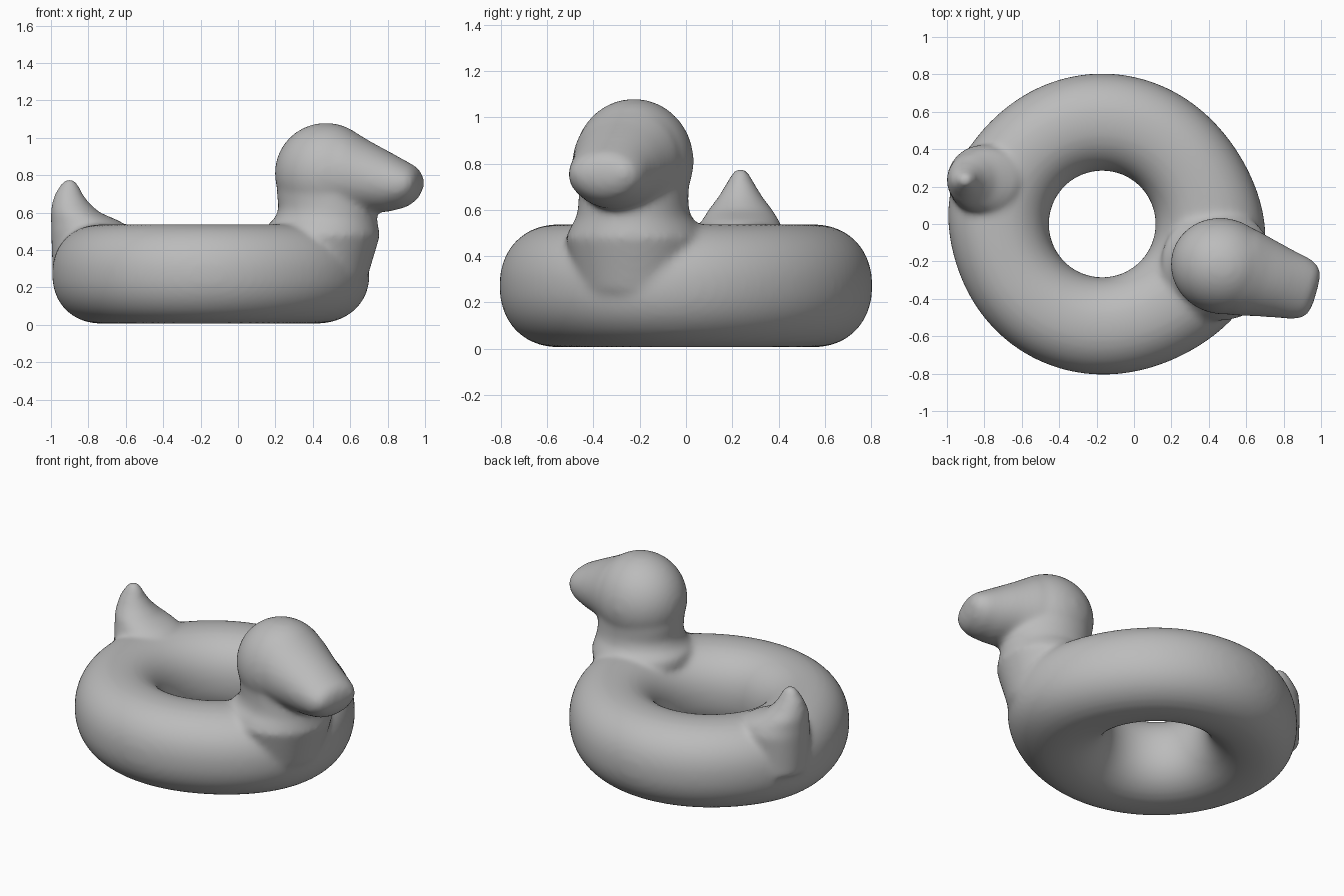
import bpy
import bmesh
import math
from mathutils import Matrix, Vector

cube = bpy.data.objects.get("Cube")
if cube:
    bpy.data.objects.remove(cube, do_unlink=True)

bm = bmesh.new()


def loft(rings, closed=False):
    """Skin a list of point rings; cap the ends unless the loft is closed."""
    loops = [[bm.verts.new(p) for p in ring] for ring in rings]
    n = len(loops[0])
    pairs = list(zip(loops, loops[1:]))
    if closed:
        pairs.append((loops[-1], loops[0]))
    else:
        bm.faces.new(loops[0][::-1])
        bm.faces.new(loops[-1])
    for a, b in pairs:
        for i in range(n):
            j = (i + 1) % n
            bm.faces.new((a[i], a[j], b[j], b[i]))


def ellipse(centre, side, up, n=48):
    """Ring of points around a centre, spanned by two half-axis vectors."""
    angles = [math.tau * i / n for i in range(n)]
    return [centre + side * math.cos(t) + up * math.sin(t) for t in angles]


def bump(angle, peak, width):
    d = (angle - peak + math.pi) % math.tau - math.pi
    return math.exp(-(d / width) ** 2)


def power(v, e):
    return math.copysign(abs(v) ** e, v)


UP = Vector((0, 0, 1))
YAW = math.radians(-16)
FWD = Vector((math.cos(YAW), math.sin(YAW), 0))
SIDE = Vector((-FWD.y, FWD.x, 0))
HEAD = Vector((0.47, -0.225, 0))

# Inflated ring, bulging under the neck and the tail
HOLE = 0.285
rings = []
for i in range(96):
    a = math.tau * i / 96
    outer = 0.805 + 0.08 * bump(a, YAW, 0.6) + 0.025 * bump(a, 2.9, 0.4)
    mid, half = (outer + HOLE) / 2, (outer - HOLE) / 2
    ring = []
    for k in range(40):
        t = math.tau * k / 40
        r = mid + half * power(math.cos(t), 0.92)
        z = 0.272 + 0.266 * power(math.sin(t), 0.92)
        ring.append(Vector((-0.17 + r * math.cos(a), r * math.sin(a), z)))
    rings.append(ring)
loft(rings, closed=True)

# Neck: height, forward offset, half length, half width
neck = [(0.25, 0.0, 0.22, 0.24), (0.48, -0.02, 0.31, 0.30),
        (0.53, -0.02, 0.30, 0.275), (0.57, 0.0, 0.275, 0.245),
        (0.62, 0.01, 0.265, 0.235), (0.7, 0.0, 0.265, 0.235),
        (0.82, 0.0, 0.25, 0.23)]
loft([ellipse(HEAD + FWD * f + UP * z, FWD * l, SIDE * w)
      for z, f, l, w in neck])

# Head
pose = Matrix.Translation(HEAD + UP * 0.81) @ Matrix.Rotation(YAW, 4, "Z")
bmesh.ops.create_uvsphere(
    bm, u_segments=48, v_segments=32, radius=1,
    matrix=pose @ Matrix.Diagonal((0.275, 0.257, 0.27, 1)))

# Beak: distance forward, height, half width, half height
beak = [(0.0, 0.81, 0.25, 0.265), (0.14, 0.81, 0.235, 0.23),
        (0.24, 0.79, 0.21, 0.192), (0.35, 0.765, 0.186, 0.16),
        (0.44, 0.752, 0.17, 0.125), (0.49, 0.755, 0.148, 0.095),
        (0.515, 0.76, 0.115, 0.06), (0.525, 0.76, 0.06, 0.02)]
loft([ellipse(HEAD + FWD * f + UP * z, SIDE * w, UP * h)
      for f, z, w, h in beak])

# Tail: height, x centre, half length, half width
tail = [(0.25, -0.84, 0.15, 0.17), (0.5, -0.8, 0.2, 0.19),
        (0.55, -0.81, 0.19, 0.17), (0.6, -0.87, 0.132, 0.14),
        (0.65, -0.895, 0.1, 0.1), (0.7, -0.905, 0.075, 0.07),
        (0.75, -0.902, 0.048, 0.042), (0.782, -0.9, 0.022, 0.02)]
loft([ellipse(Vector((x, 0.235, z)), Vector((l, 0, 0)), Vector((0, w, 0)))
      for z, x, l, w in tail])

bmesh.ops.recalc_face_normals(bm, faces=bm.faces)
mesh = bpy.data.meshes.new("duck_pool_float")
bm.to_mesh(mesh)
bm.free()
duck = bpy.data.objects.new("duck_pool_float", mesh)
bpy.context.collection.objects.link(duck)

# Fuse the parts into one soft inflated skin
remesh = duck.modifiers.new("fuse", "REMESH")
remesh.mode = "VOXEL"
remesh.voxel_size = 0.016
remesh.use_smooth_shade = True
smooth = duck.modifiers.new("soften", "SMOOTH")
smooth.factor = 0.5
smooth.iterations = 14

# Plain grey vinyl
grey = bpy.data.materials.new("grey_vinyl")
grey.use_nodes = True
colour = (0.5, 0.5, 0.5, 1)
grey.diffuse_color = colour
grey.node_tree.nodes["Principled BSDF"].inputs["Base Color"].default_value = colour
mesh.materials.append(grey)
for poly in mesh.polygons:
    poly.use_smooth = True
